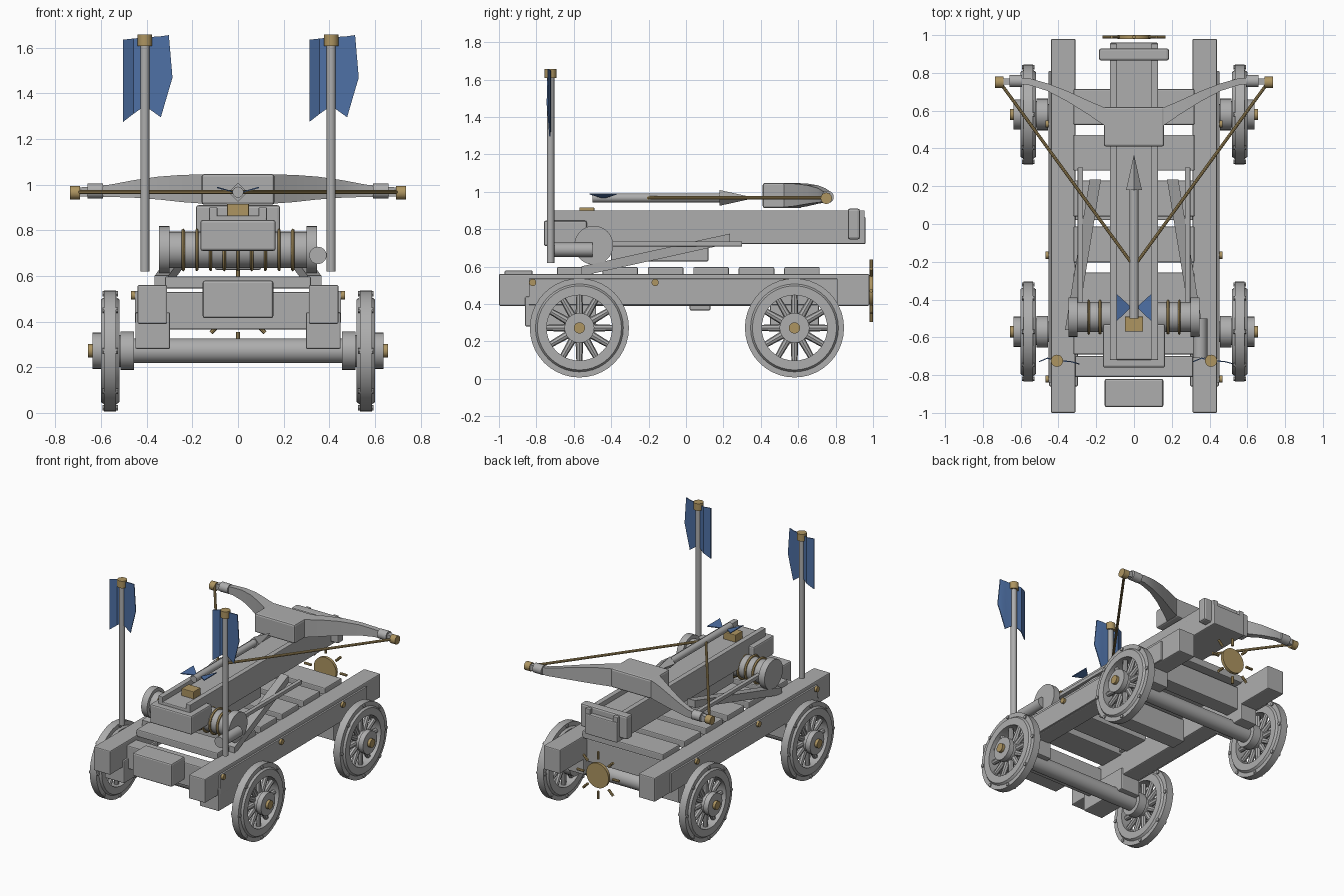
import bpy, bmesh, math
from mathutils import Vector

cube = bpy.data.objects.get("Cube")
if cube:
    bpy.data.objects.remove(cube, do_unlink=True)


def material(name, rgb):
    m = bpy.data.materials.new(name)
    m.use_nodes = True
    col = (*rgb, 1)
    m.diffuse_color = col
    m.node_tree.nodes["Principled BSDF"].inputs["Base Color"].default_value = col
    return m


GREY = material("grey_wood", (0.42, 0.42, 0.42))
BRASS = material("brass", (0.42, 0.30, 0.12))
BLUE = material("blue_cloth", (0.075, 0.16, 0.37))


def finish(bm, name, mat, smooth=False, bevel=0):
    bmesh.ops.recalc_face_normals(bm, faces=bm.faces)
    me = bpy.data.meshes.new(name)
    bm.to_mesh(me)
    bm.free()
    ob = bpy.data.objects.new(name, me)
    bpy.context.collection.objects.link(ob)
    me.materials.append(mat)
    if bevel:
        mod = ob.modifiers.new("soft_edges", "BEVEL")
        mod.width, mod.segments = bevel, 2
    if smooth:
        bpy.ops.object.select_all(action="DESELECT")
        ob.select_set(True)
        bpy.context.view_layer.objects.active = ob
        bpy.ops.object.shade_smooth_by_angle(angle=math.radians(35))
    return ob


def box(name, x, y, z, mat=GREY, bevel=0.007):
    """Box from (min, max) pairs."""
    bm = bmesh.new()
    bmesh.ops.create_cube(bm, size=1)
    for v in bm.verts:
        v.co = [(a + b) / 2 + c * (b - a) for (a, b), c in zip((x, y, z), v.co)]
    return finish(bm, name, mat, bevel=bevel)


def rod(name, a, b, r, mat=GREY, r2=None, sides=24):
    """Round bar or cone between two points."""
    a, b = Vector(a), Vector(b)
    bm = bmesh.new()
    bmesh.ops.create_cone(bm, cap_ends=True, segments=sides, radius1=r,
                          radius2=r if r2 is None else r2, depth=(b - a).length)
    rot = (b - a).to_track_quat("Z", "Y")
    for v in bm.verts:
        v.co = rot @ v.co + (a + b) / 2
    return finish(bm, name, mat, smooth=sides > 4)


def lathe_x(name, profile, centre, mat=GREY):
    """Closed (x, radius) profile turned about an x axis."""
    bm = bmesh.new()
    vs = [bm.verts.new((x, 0, r)) for x, r in profile]
    es = [bm.edges.new((v, vs[i - 1])) for i, v in enumerate(vs)]
    bmesh.ops.spin(bm, geom=vs + es, cent=(0, 0, 0), axis=(1, 0, 0),
                   angle=math.tau, steps=40, use_merge=True)
    bmesh.ops.remove_doubles(bm, verts=bm.verts, dist=0.0001)
    bmesh.ops.translate(bm, verts=bm.verts, vec=centre)
    return finish(bm, name, mat, smooth=True)


def loft(name, sections, mat=GREY):
    """Skin through rings of equal point count, capped at both ends."""
    bm = bmesh.new()
    rings = [[bm.verts.new(p) for p in s] for s in sections]
    n = len(rings[0])
    for p, q in zip(rings, rings[1:]):
        for i in range(n):
            bm.faces.new((p[i], p[(i + 1) % n], q[(i + 1) % n], q[i]))
    bm.faces.new(rings[0])
    bm.faces.new(rings[-1])
    return finish(bm, name, mat, smooth=True)


# Chassis
for s, side in ((1, "left"), (-1, "right")):
    def mx(a, b):
        return tuple(sorted((s * a, s * b)))
    box(f"{side}_rail", mx(0.31, 0.44), (-1, 0.98), (0.39, 0.56))
    box(f"{side}_rail_plate", mx(0.43, 0.452), (-0.84, 0.81), (0.395, 0.535), bevel=0.003)
    box(f"{side}_front_bearing", mx(0.297, 0.45), (-0.86, -0.48), (0.28, 0.44))
    box(f"{side}_rear_bearing", mx(0.31, 0.44), (0.45, 0.71), (0.28, 0.41))
    for y in (-0.82, -0.165, 0.53):
        rod(f"{side}_rail_bolt", (s * 0.43, y, 0.515), (s * 0.468, y, 0.515), 0.019, BRASS)
for i in range(6):
    y = -0.595 + i * 0.243
    box("deck_plank", (-0.32, 0.32), (y - 0.095, y + 0.095), (0.545, 0.597))
for y in (-0.755, 0.075, 0.62):
    box("cross_beam", (-0.315, 0.315), (y - 0.055, y + 0.055), (0.365, 0.53))
box("front_chest", (-0.155, 0.155), (-0.97, -0.82), (0.415, 0.58), bevel=0.01)

# Wheels and axles
RIM = [(-0.04, 0.175), (-0.04, 0.225), (-0.026, 0.235), (-0.026, 0.265),
       (0.026, 0.265), (0.026, 0.235), (0.04, 0.225), (0.04, 0.175)]
HZ = 0.272
for y in (-0.57, 0.58):
    rod("axle", (-0.5, y, HZ), (0.5, y, HZ), 0.054)
    for s in (1, -1):
        c = Vector((s * 0.56, y, HZ))
        lathe_x("wheel_rim", RIM, c)
        for a, b, r in ((0.455, 0.515, 0.084), (0.51, 0.605, 0.07), (0.6, 0.637, 0.08)):
            rod("wheel_hub", (s * a, y, HZ), (s * b, y, HZ), r)
        rod("hub_cap", (s * 0.63, y, HZ), (s * 0.657, y, HZ), 0.03, BRASS)
        for k in range(12):
            a = math.tau * k / 12
            d = Vector((0, math.cos(a), math.sin(a)))
            rod("spoke", c + d * 0.06, c + d * 0.185, 0.021, r2=0.016, sides=8)
        for k in range(8):
            a = math.tau * k / 8
            d = Vector((0, math.cos(a), math.sin(a))) * 0.25
            rod("rim_stud", c + d - Vector((0.034, 0, 0)), c + d + Vector((0.034, 0, 0)),
                0.012, sides=10)

# Stock with its bolt channel
box("stock", (-0.127, 0.127), (-0.72, 0.96), (0.72, 0.865))
for s in (1, -1):
    box("channel_rail", tuple(sorted((s * 0.09, s * 0.127))), (-0.72, 0.955), (0.85, 0.9), bevel=0.004)
box("stock_butt", (-0.165, 0.165), (-0.76, -0.53), (0.71, 0.845), bevel=0.01)
box("stock_collar", (-0.185, 0.185), (0.865, 0.93), (0.745, 0.91), bevel=0.012)
box("stock_support", (-0.1, 0.1), (-0.4, 0.12), (0.627, 0.73))
box("trigger_block", (-0.048, 0.048), (-0.57, -0.49), (0.86, 0.916), BRASS, 0.004)

# Diagonal braces and guide bars
for s in (1, -1):
    low, high = Vector((s * 0.335, -0.56, 0.575)), Vector((s * 0.205, 0.235, 0.75))
    w, h = Vector((0.03, 0, 0)), Vector((0, 0, 0.026))
    loft("brace", [[p - w - h, p + w - h, p + w + h, p - w + h] for p in (low, high)])
    box("guide_bar", tuple(sorted((s * 0.27, s * 0.298))), (-0.48, 0.3), (0.708, 0.734), bevel=0.003)

# Winch
WY, WZ = -0.493, 0.714
rod("winch_drum", (-0.32, WY, WZ), (0.32, WY, WZ), 0.08, sides=32)
for s in (1, -1):
    rod("winch_flange", (s * 0.3, WY, WZ), (s * 0.347, WY, WZ), 0.104, sides=32)
for i in range(9):
    x = -0.24 + i * 0.06
    lathe_x("rope_coil", [(-0.007, 0.075), (-0.007, 0.088), (0, 0.094), (0.007, 0.088),
                          (0.007, 0.075)], (x, WY, WZ), BRASS)
rod("winch_handle", (0.35, -0.71, 0.69), (0.35, -0.5, 0.69), 0.038)

# Bow: centre block, curved limbs, tips and string
box("bow_block", (-0.16, 0.16), (0.41, 0.62), (0.912, 1.047), bevel=0.012)
LIMB = [(0.14, 0.56, 0.05, 0.98, 0.064), (0.24, 0.615, 0.037, 0.983, 0.06),
        (0.35, 0.675, 0.028, 0.985, 0.05), (0.46, 0.725, 0.02, 0.981, 0.038),
        (0.56, 0.755, 0.018, 0.973, 0.027), (0.72, 0.755, 0.015, 0.967, 0.018)]
for s in (1, -1):
    loft("bow_limb", [[(s * x, y + a * d, z + b * t) for a, b in
                       ((-1, -1), (1, -1), (1, 1), (-1, 1))] for x, y, d, z, t in LIMB])
    rod("limb_sleeve", (s * 0.592, 0.757, 0.972), (s * 0.66, 0.757, 0.972), 0.033)
    rod("limb_tip", (s * 0.692, 0.75, 0.965), (s * 0.735, 0.75, 0.965), 0.03, BRASS)
    rod("bow_string", (s * 0.71, 0.75, 0.967), (s * 0.018, -0.2, 0.967), 0.009, BRASS, sides=10)
rod("string_middle", (-0.025, -0.2, 0.967), (0.025, -0.2, 0.967), 0.009, BRASS, sides=10)

# Loaded bolt with fletching
rod("bolt_shaft", (0, -0.5, 0.967), (0, 0.19, 0.967), 0.024)
rod("bolt_head", (0, 0.18, 0.967), (0, 0.365, 0.967), 0.042, r2=0.001, sides=4)
for s in (1, -1):
    fin = [(0.015, -0.44, 0.966), (0.092, -0.37, 0.988), (0.092, -0.515, 0.988)]
    loft("bolt_fin", [[(s * x, y, z + dz) for x, y, z in fin] for dz in (-0.003, 0.003)], BLUE)

# Banner poles: columns of the cloth are (x, y offset, top, bottom)
CLOTH = [(-0.095, -0.005, 1.635, 1.275), (-0.05, 0.014, 1.64, 1.31), (0, 0, 1.645, 1.345),
         (0.07, -0.004, 1.65, 1.295), (0.105, -0.013, 1.655, 1.415), (0.12, -0.018, 1.48, 1.465)]
for px in (-0.408, 0.408):
    rod("banner_pole", (px, -0.724, 0.62), (px, -0.724, 1.62), 0.02)
    rod("pole_cap", (px, -0.724, 1.607), (px, -0.724, 1.657), 0.032, BRASS)
    loft("banner", [[(px + x, -0.724 + y + e, z) for e, z in
                     ((-0.003, lo), (0.003, lo), (0.003, hi), (-0.003, hi))]
                    for x, y, hi, lo in CLOTH], BLUE)

# Sun emblem at the rear
SUN = Vector((0, 0.99, 0.47))
rod("sun_disc", SUN - Vector((0, 0.01, 0)), SUN + Vector((0, 0.01, 0)), 0.088, BRASS, sides=32)
for k in range(8):
    a = math.tau * k / 8
    d = Vector((math.cos(a), 0, math.sin(a)))
    rod("sun_ray", SUN + d * 0.115, SUN + d * 0.167, 0.009, BRASS, sides=8)
